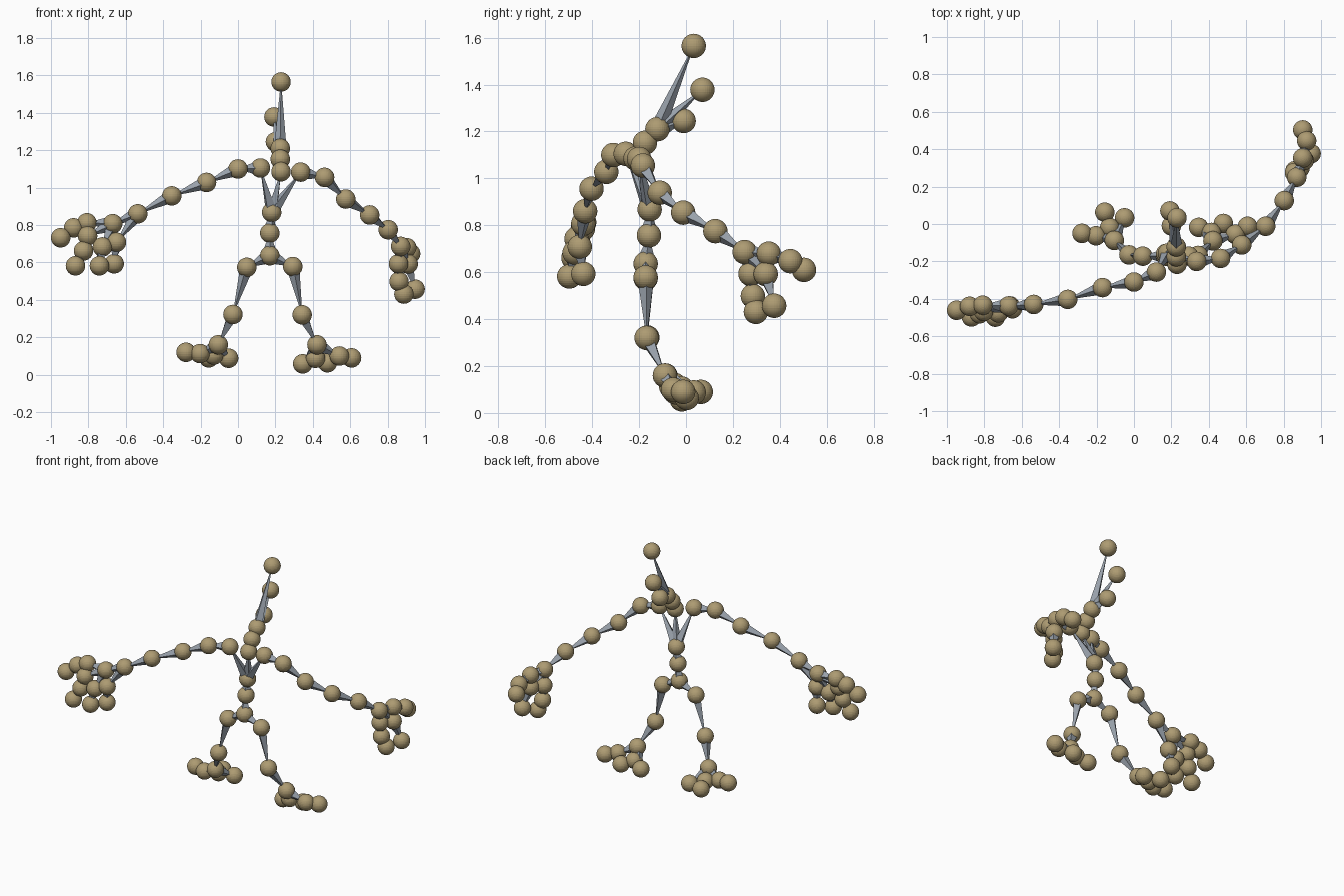
import bpy, bmesh
from mathutils import Vector, Matrix

if "Cube" in bpy.data.objects:
    bpy.data.objects.remove(bpy.data.objects["Cube"])

R = 0.052        # joint ball radius
BASE = 0.03      # bone half width at the parent end


def material(name, rgb):
    m = bpy.data.materials.new(name)
    m.diffuse_color = (*rgb, 1)
    m.use_nodes = True
    m.node_tree.nodes["Principled BSDF"].inputs["Base Color"].default_value = m.diffuse_color
    return m


TAN = material("tan", (0.42, 0.33, 0.17))
STEEL = material("steel", (0.32, 0.36, 0.41))


def to_object(bm, name, mat):
    mesh = bpy.data.meshes.new(name)
    bm.to_mesh(mesh)
    bm.free()
    mesh.materials.append(mat)
    bpy.context.collection.objects.link(bpy.data.objects.new(name, mesh))


def chain(name, parent, *points):
    """Balls at every point, tapered four-sided bones from parent to child."""
    balls, bones = bmesh.new(), bmesh.new()
    prev = Vector(parent) if parent else None
    for p in map(Vector, points):
        bmesh.ops.create_uvsphere(balls, u_segments=32, v_segments=16, radius=R,
                                  matrix=Matrix.Translation(p))
        if prev is not None:
            d = p - prev
            start = prev + d.normalized() * R * 0.8
            mat = (Matrix.Translation((start + p) / 2)
                   @ d.to_track_quat('Z', 'Y').to_matrix().to_4x4())
            bmesh.ops.create_cone(bones, cap_ends=True, segments=4, radius1=BASE,
                                  radius2=0.001, depth=(p - start).length, matrix=mat)
        prev = p
    to_object(balls, name + "_joints", TAN)
    if bones.verts:
        to_object(bones, name + "_bones", STEEL)
    else:
        bones.free()
    return tuple(prev)


# Spine, neck and head
pelvis = chain("pelvis", None, (.17, -.172, .636))
chest = chain("spine", pelvis, (.17, -.158, .757), (.18, -.155, .868))
skull = chain("neck", chest, (.23, -.215, 1.085), (.226, -.175, 1.152), (.226, -.122, 1.21))
chain("head_top", skull, (.23, .033, 1.565))
chain("face", skull, (.192, .07, 1.378))
chain("jaw", skull, (.20, -.01, 1.245))

# Arm on the -x side
elbow_a = chain("left_arm", chest, (.12, -.257, 1.105), (0, -.31, 1.10), (-.168, -.34, 1.028),
                (-.354, -.403, .956), (-.536, -.43, .86))
wrist_a = chain("left_wrist", elbow_a, (-.67, -.438, .807))
chain("left_thumb", elbow_a, (-.65, -.453, .708), (-.662, -.438, .593))
chain("left_inner_finger", wrist_a, (-.725, -.475, .683), (-.741, -.498, .582))
chain("left_middle_finger", wrist_a, (-.804, -.467, .742), (-.826, -.48, .662), (-.869, -.497, .582))
chain("left_outer_finger", wrist_a, (-.808, -.434, .812), (-.879, -.44, .785), (-.948, -.461, .732))

# Arm on the +x side
wrist_b = chain("right_arm", chest, (.335, -.20, 1.083), (.463, -.184, 1.055), (.576, -.112, .939),
                (.704, -.012, .854), (.803, .125, .775), (.87, .25, .686))
chain("right_inner_finger", wrist_b, (.858, .275, .593), (.861, .285, .498), (.887, .298, .431))
chain("right_middle_finger", wrist_b, (.91, .34, .592), (.947, .376, .457))
chain("right_outer_finger", wrist_b, (.902, .353, .679), (.923, .445, .647), (.902, .503, .61))

# Leg and toes on the -x side
ankle_a = chain("left_leg", pelvis, (.047, -.172, .574), (-.027, -.165, .322), (-.105, -.088, .16))
chain("left_outer_toe", ankle_a, (-.203, -.063, .113), (-.278, -.05, .12))
chain("left_middle_toe", ankle_a, (-.13, -.02, .105), (-.156, .063, .09))
chain("left_inner_toe", ankle_a, (-.05, .033, .088))

# Leg and toes on the +x side
ankle_b = chain("right_leg", pelvis, (.293, -.172, .578), (.343, -.168, .32), (.422, -.09, .16))
chain("right_outer_toe", ankle_b, (.542, -.055, .10), (.607, -.012, .09))
chain("right_middle_toe", ankle_b, (.414, -.045, .088), (.478, .003, .064))
chain("right_inner_toe", ankle_b, (.346, -.018, .058))
